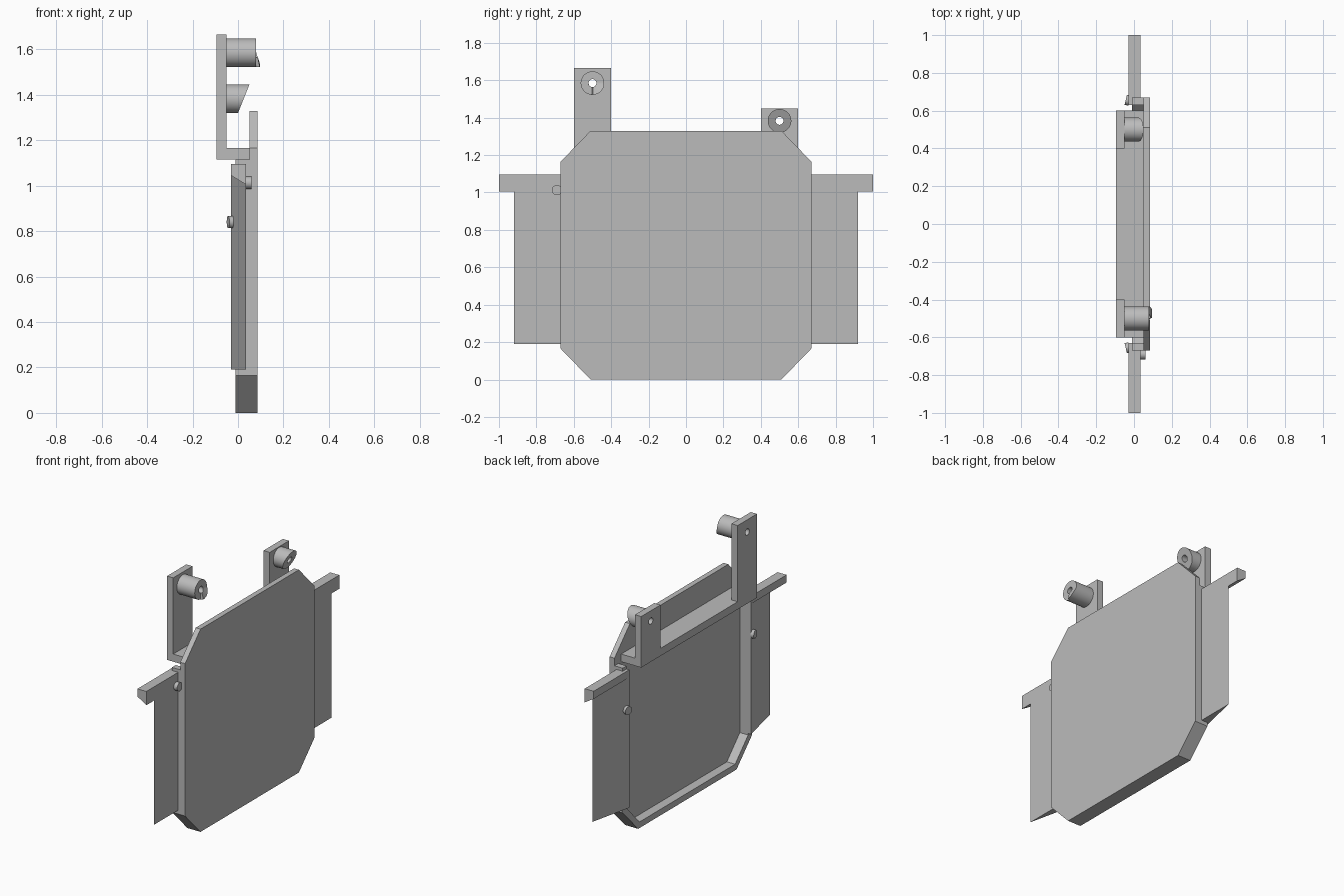
import bpy, bmesh, math
from mathutils import Vector

cube = bpy.data.objects.get("Cube")
if cube:
    bpy.data.objects.remove(cube, do_unlink=True)

GREY = (0.5, 0.5, 0.5, 1.0)
grey = bpy.data.materials.new("plain_grey")
grey.use_nodes = True
grey.diffuse_color = GREY
grey.node_tree.nodes["Principled BSDF"].inputs["Base Color"].default_value = GREY


def finish(name, bm, smooth=False):
    bmesh.ops.recalc_face_normals(bm, faces=bm.faces)
    mesh = bpy.data.meshes.new(name)
    bm.to_mesh(mesh)
    bm.free()
    mesh.materials.append(grey)
    obj = bpy.data.objects.new(name, mesh)
    bpy.context.collection.objects.link(obj)
    if smooth:
        bpy.ops.object.select_all(action='DESELECT')
        obj.select_set(True)
        bpy.context.view_layer.objects.active = obj
        bpy.ops.object.shade_smooth_by_angle(angle=math.radians(30))
    return obj


def prism(name, profile, axis, start, end):
    """Extrude a 2D profile along one axis; profile keeps x, y, z order."""
    bm = bmesh.new()
    verts = []
    for u, v in profile:
        co = [u, v]
        co.insert(axis, start)
        verts.append(bm.verts.new(co))
    face = bm.faces.new(verts)
    geom = bmesh.ops.extrude_face_region(bm, geom=[face])["geom"]
    shift = Vector((0, 0, 0))
    shift[axis] = end - start
    bmesh.ops.translate(bm, vec=shift, verts=[g for g in geom if isinstance(g, bmesh.types.BMVert)])
    return finish(name, bm)


def tube(name, y, z, outer, inner, start, end_at, steps=48):
    """Tube along x whose far end follows end_at(dy, dz)."""
    bm = bmesh.new()
    rings = []
    for i in range(steps):
        a = 2 * math.pi * (i + 0.5) / steps
        row = []
        for r, far in ((outer, 0), (outer, 1), (inner, 1), (inner, 0)):
            dy, dz = r * math.cos(a), r * math.sin(a)
            row.append(bm.verts.new((end_at(dy, dz) if far else start, y + dy, z + dz)))
        rings.append(row)
    for i, row in enumerate(rings):
        nxt = rings[(i + 1) % steps]
        for k in range(4):
            m = (k + 1) % 4
            bm.faces.new((row[k], row[m], nxt[m], nxt[k]))
    return finish(name, bm, smooth=True)


def disc(name, centre, direction, radius, depth):
    bm = bmesh.new()
    bmesh.ops.create_cone(bm, cap_ends=True, segments=32, radius1=radius, radius2=radius, depth=depth)
    turn = Vector((0, 0, 1)).rotation_difference(Vector(direction))
    bmesh.ops.rotate(bm, cent=(0, 0, 0), matrix=turn.to_matrix(), verts=bm.verts)
    bmesh.ops.translate(bm, vec=centre, verts=bm.verts)
    return finish(name, bm, smooth=True)


def mirrored(half):
    return half + [(-y, z) for y, z in reversed(half)]


def drill(obj, y, z, radius):
    cutter = disc("hole_cutter", (-0.07, y, z), (1, 0, 0), radius, 0.2)
    cutter.hide_render = True
    mod = obj.modifiers.new("hole", 'BOOLEAN')
    mod.operation = 'DIFFERENCE'
    mod.solver = 'EXACT'
    mod.object = cutter
    bpy.ops.object.select_all(action='DESELECT')
    obj.select_set(True)
    bpy.context.view_layer.objects.active = obj
    bpy.ops.object.modifier_apply(modifier=mod.name)
    bpy.data.objects.remove(cutter, do_unlink=True)


# Octagonal panel and the rim behind its sides and bottom
prism("panel", mirrored([(0.51, 0), (0.67, 0.165), (0.67, 1.165), (0.51, 1.33)]), 0, 0.05, 0.085)
prism("rim", mirrored([(0.495, 0.04), (0.63, 0.18), (0.63, 1.115),
                       (0.67, 1.115), (0.67, 0.165), (0.51, 0)]), 0, -0.01, 0.05)

# Shelf joining the panel to the two uprights
prism("shelf", [(-0.095, 1.115), (0.05, 1.115), (0.05, 1.165), (-0.095, 1.165)], 1, -0.6, 0.6)

# Uprights, drilled through for the bosses
HOLE = 0.021
for name, y, top, z in (("tall_upright", -0.5, 1.665, 1.585), ("short_upright", 0.5, 1.45, 1.383)):
    post = prism(name, [(y - 0.1, 1.165), (y + 0.1, 1.165), (y + 0.1, top), (y - 0.1, top)],
                 0, -0.095, -0.05)
    drill(post, y, z, HOLE)


# Bosses: one with a raised quarter tooth, one cut at a slant
def tooth_end(dy, dz):
    return 0.08 + (0.016 * min(1, -dz / 0.045) if dy > 0 and dz < 0 else 0)


def slant_end(dy, dz):
    return 0.025 + 0.4 * dz


tube("tall_boss", -0.5, 1.585, 0.063, HOLE, -0.05, tooth_end)
tube("short_boss", 0.5, 1.383, 0.063, HOLE, -0.05, slant_end)

# Wedge wings with overhanging top bars and small studs
for side, s in (("front", -1), ("back", 1)):
    prism(side + "_wing", [(0.035, s * 0.92), (0.035, s * 0.63), (-0.03, s * 0.63)], 2, 0.19, 1.06)
    prism(side + "_top_bar", [(-0.03, 1.045), (0.035, 1.005), (0.035, 1.095), (-0.03, 1.095)],
          1, s * 0.63, s * 1.0)
    disc(side + "_wing_stud", (-0.034, s * 0.655, 0.84), (-0.976, s * 0.22, 0), 0.027, 0.02)

disc("side_pin", (0.045, -0.69, 1.013), (1, 0, 0), 0.027, 0.03)
